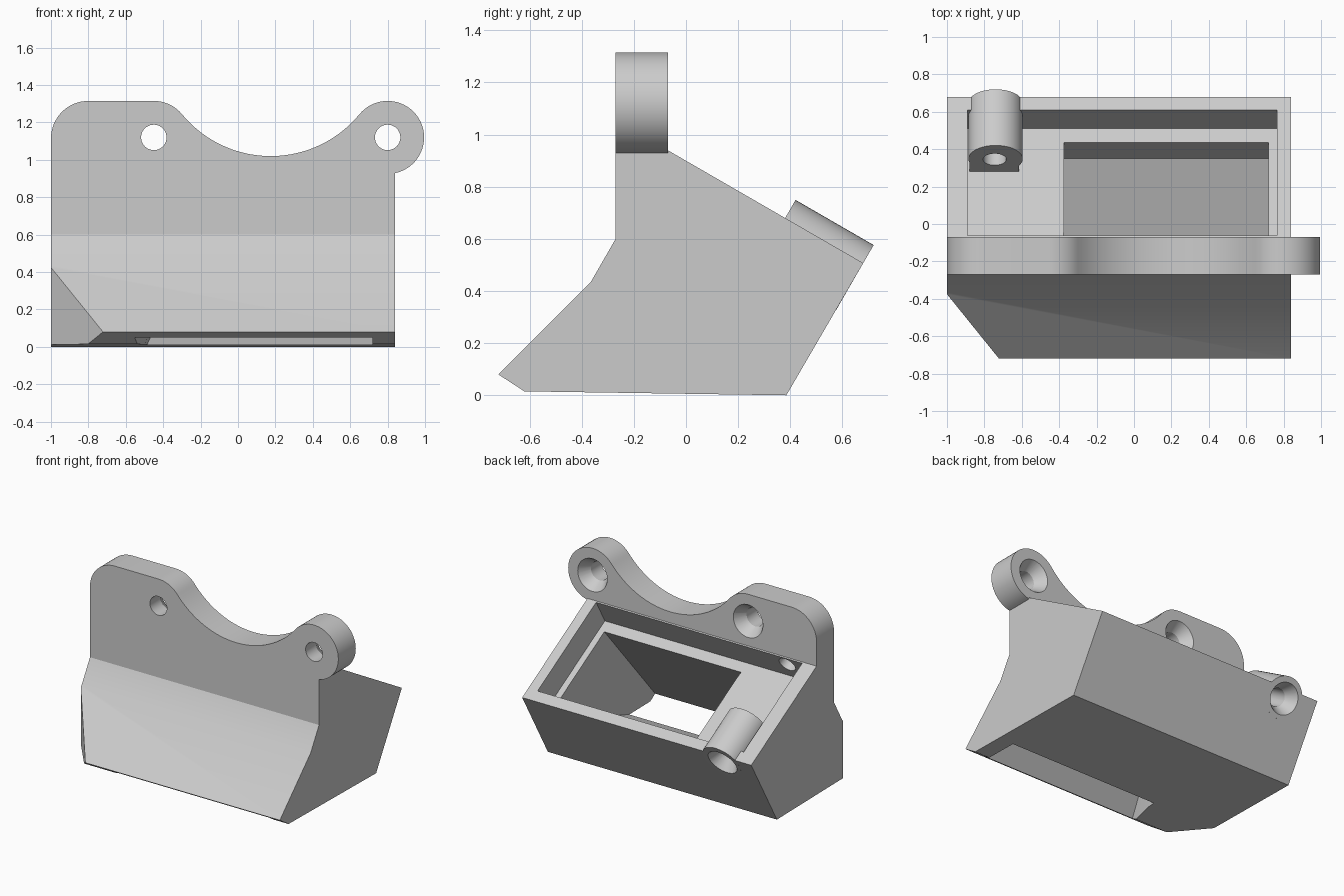
import bpy, bmesh
from math import sin, cos, radians
from mathutils import Matrix, Vector

cube = bpy.data.objects.get("Cube")
if cube:
    bpy.data.objects.remove(cube)

grey = bpy.data.materials.new("light_grey_plastic")
grey.use_nodes = True
colour = (0.6, 0.6, 0.6, 1)
grey.diffuse_color = colour
grey.node_tree.nodes["Principled BSDF"].inputs["Base Color"].default_value = colour

# Sloped mounting frame: x across, second axis down the slope, third outward
c30, s30 = cos(radians(30)), sin(radians(30))
SLOPE = Matrix(((1, 0, 0, 0), (0, c30, s30, -0.07), (0, -s30, c30, 0.94), (0, 0, 0, 1)))
ALONG_Y = Matrix.Rotation(radians(-90), 4, 'X')


def finish(name, bm):
    bmesh.ops.recalc_face_normals(bm, faces=bm.faces[:])
    mesh = bpy.data.meshes.new(name)
    bm.to_mesh(mesh)
    bm.free()
    mesh.materials.append(grey)
    obj = bpy.data.objects.new(name, mesh)
    bpy.context.collection.objects.link(obj)
    return obj


def loft(name, start, end):
    """Solid between two matching outlines of 3D points."""
    bm = bmesh.new()
    a = [bm.verts.new(p) for p in start]
    b = [bm.verts.new(p) for p in end]
    bm.faces.new(a)
    bm.faces.new(b[::-1])
    n = len(a)
    for i in range(n):
        j = (i + 1) % n
        bm.faces.new((a[i], b[i], b[j], a[j]))
    bm.normal_update()
    bmesh.ops.triangulate(bm, faces=bm.faces[:])
    return finish(name, bm)


def slope_box(name, x, s, n):
    bm = bmesh.new()
    bmesh.ops.create_cube(bm, size=1)
    for v in bm.verts:
        v.co = SLOPE @ Vector([r[0] if q < 0 else r[1] for q, r in zip(v.co, (x, s, n))])
    return finish(name, bm)


def rod(name, frame, x, z, y0, y1, r0, r1):
    """Cylinder or cone along the second axis of a frame."""
    bm = bmesh.new()
    place = frame @ Matrix.Translation((x, (y0 + y1) / 2, z)) @ ALONG_Y
    bmesh.ops.create_cone(bm, cap_ends=True, segments=48, radius1=r0, radius2=r1,
                          depth=y1 - y0, matrix=place)
    return finish(name, bm)


def combine(target, tool, operation='DIFFERENCE'):
    tool.hide_render = True
    mod = target.modifiers.new(tool.name, 'BOOLEAN')
    mod.operation, mod.solver, mod.object = operation, 'EXACT', tool
    bpy.context.view_layer.objects.active = target
    bpy.ops.object.modifier_apply(modifier=mod.name)
    bpy.data.objects.remove(tool)


def arc(x, z, r, a0, a1, steps):
    angles = [radians(a0 + (a1 - a0) * i / steps) for i in range(steps + 1)]
    return [(x + r * cos(a), z + r * sin(a)) for a in angles]


# Duct body: side profile extruded across
profile = [(-0.27, 0.94), (-0.07, 0.94), (0.68, 0.507), (0.385, 0), (-0.62, 0.015),
           (-0.72, 0.08), (-0.365, 0.435), (-0.27, 0.6)]
body = loft("fan_duct", [(-1, y, z) for y, z in profile], [(0.84, y, z) for y, z in profile])

# Bevelled front corner
corner = [(-1.081, -0.275), (-0.649, -0.81), (-1.2, -0.9)]
combine(body, loft("corner_cutter", [(x, y, -0.2) for x, y in corner],
                   [(x, y, 0.9) for x, y in corner]))

# Mounting plate with scooped top edge and round lug
outline = ([(0.84, 0.75), (-1, 0.75)] + arc(-0.8, 1.115, 0.2, 180, 90, 16)
           + arc(-0.45, 1.12, 0.195, 90, 39.4, 10)
           + arc(0.175, 1.634, 0.614, 219.4, 320.6, 40)[1:]
           + arc(0.8, 1.12, 0.195, 140.6, -78.2, 36)[1:])
combine(body, loft("mounting_plate", [(x, -0.27, z) for x, z in outline],
                   [(x, -0.07, z) for x, z in outline]), 'UNION')

# Fan pocket in the sloped face
combine(body, slope_box("pocket_cutter", (-0.89, 0.765), (0.01, 0.785), (-0.2, 0.1)))

# Air channel from the pocket floor to the nozzle, flaring to one side
channel = [(-0.078, 0.737, -0.375), (0.446, 0.434, -0.375), (0.35, 0.26, -0.375),
           (-0.47, -0.02, -0.5), (-0.735, -0.02, -0.57)]
combine(body, loft("channel_cutter", [(x, y, z) for y, z, x in channel],
                   [(0.72, y, z) for y, z, x in channel]))

# Screw boss on the pocket rim
combine(body, slope_box("boss_base", (-0.88, -0.615), (0.52, 0.82), (-0.21, -0.07)), 'UNION')
combine(body, rod("screw_boss", SLOPE, -0.74, -0.065, 0.52, 0.866, 0.145, 0.145), 'UNION')
combine(body, rod("boss_hole", SLOPE, -0.745, -0.07, -0.12, 0.9, 0.062, 0.062))
combine(body, rod("boss_countersink", SLOPE, -0.745, -0.07, 0.78, 0.876, 0.062, 0.115))

# Plate screw holes, countersunk at the back
for x in (-0.45, 0.8):
    combine(body, rod("plate_hole", Matrix(), x, 1.12, -0.4, 0.1, 0.068, 0.068))
    combine(body, rod("plate_countersink", Matrix(), x, 1.12, -0.15, -0.06, 0.068, 0.125))

# Smooth the round surfaces, keep hard edges
bpy.ops.object.select_all(action='DESELECT')
body.select_set(True)
bpy.context.view_layer.objects.active = body
bpy.ops.object.shade_smooth_by_angle(angle=radians(25))
